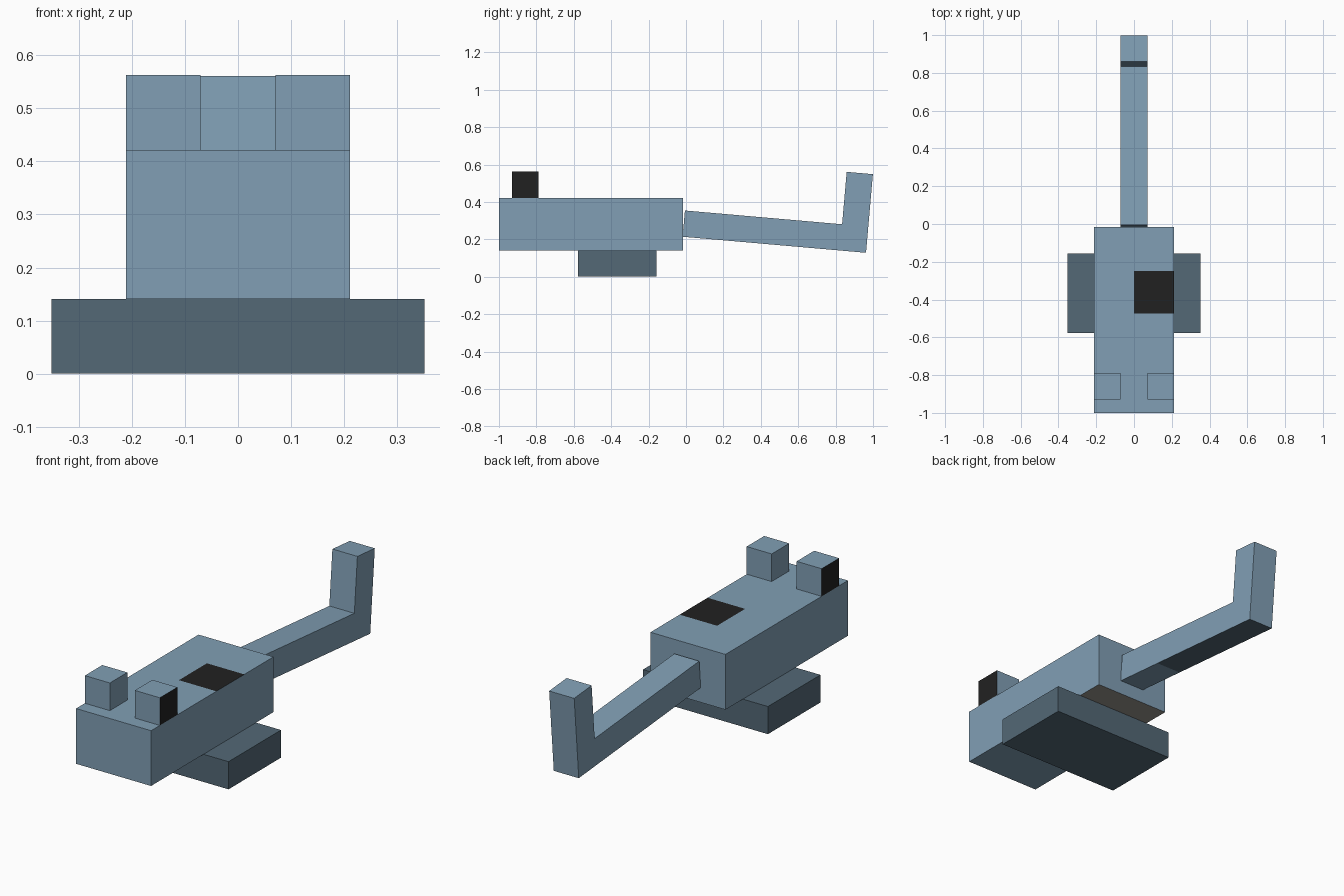
import bpy, bmesh, math
from mathutils import Vector, Matrix

if "Cube" in bpy.data.objects:
    bpy.data.objects.remove(bpy.data.objects["Cube"], do_unlink=True)

U = 0.1406  # block unit


def material(name, rgb):
    m = bpy.data.materials.new(name)
    m.use_nodes = True
    m.diffuse_color = (*rgb, 1)
    bsdf = next(n for n in m.node_tree.nodes if n.type == 'BSDF_PRINCIPLED')
    bsdf.inputs["Base Color"].default_value = (*rgb, 1)
    return m


BLUE = material("soft_blue", (0.22, 0.347, 0.462))
SLATE = material("dark_slate", (0.087, 0.138, 0.181))
BLACK = material("black", (0.0152, 0.0152, 0.0152))
GREY = material("warm_grey", (0.32, 0.30, 0.27))


def finish(name, bm, mats, rule=None):
    """Colour the faces by a rule and link the object."""
    bmesh.ops.recalc_face_normals(bm, faces=bm.faces)
    bm.normal_update()
    if rule:
        for f in bm.faces:
            f.material_index = rule(f.calc_center_median(), f.normal)
    me = bpy.data.meshes.new(name)
    bm.to_mesh(me)
    bm.free()
    for m in mats:
        me.materials.append(m)
    ob = bpy.data.objects.new(name, me)
    bpy.context.scene.collection.objects.link(ob)
    return ob


def block(lo, hi):
    lo, hi = Vector(lo), Vector(hi)
    bm = bmesh.new()
    bmesh.ops.create_cube(bm, size=1, matrix=Matrix.Translation((lo + hi) / 2)
                          @ Matrix.Diagonal((*(hi - lo), 1)))
    return bm


def cut(bm, point, normal):
    geom = bm.verts[:] + bm.edges[:] + bm.faces[:]
    bmesh.ops.bisect_plane(bm, geom=geom, plane_co=point, plane_no=normal)


# Body with a black patch on its back and a grey rear underside
body = block((-1.5 * U, -1, U), (1.5 * U, -1 + 7 * U, 3 * U))
PATCH_FRONT, PATCH_BACK = -0.475, -0.25
cut(body, (0, 0, 0), (1, 0, 0))
for y in (PATCH_FRONT, PATCH_BACK):
    cut(body, (0, y, 0), (0, 1, 0))


def body_colour(c, n):
    if n.z > 0.9 and c.x > 0 and PATCH_FRONT < c.y < PATCH_BACK:
        return 1
    if n.z < -0.9 and c.y > PATCH_FRONT:
        return 2
    return 0


finish("body", body, [BLUE, BLACK, GREY], body_colour)

# Base plate
finish("base", block((-2.5 * U, -1 + 3 * U, 0), (2.5 * U, -1 + 6 * U, U)), [SLATE])

# Eyes with black outer sides
for name, s in (("left_eye", 1), ("right_eye", -1)):
    x0, x1 = sorted((s * U / 2, s * 1.5 * U))
    finish(name, block((x0, -1 + U / 2, 3 * U), (x1, -1 + 1.5 * U, 4 * U)),
           [BLUE, BLACK], lambda c, n: int(n.x * s > 0.9))

# Tail: an L-shaped profile, tilted down, with its tip turned up
tail = bmesh.new()
outline = [(0, 0), (7, 0), (7, 3), (6, 3), (6, 1), (0, 1)]
side = tail.faces.new([tail.verts.new((-U / 2, y * U, z * U)) for y, z in outline])
out = bmesh.ops.extrude_face_region(tail, geom=[side])
bmesh.ops.translate(tail, vec=(U, 0, 0),
                    verts=[v for v in out["geom"] if isinstance(v, bmesh.types.BMVert)])
cut(tail, (0, 2 * U, 0), (0, 1, 0))
tail_ob = finish("tail", tail, [BLUE, SLATE],
                 lambda c, n: int(n.z < -0.9 and c.y > 2 * U))
tail_ob.data.transform(Matrix.Translation((0, -0.018, 0.214))
                       @ Matrix.Rotation(math.radians(-5), 4, 'X'))
